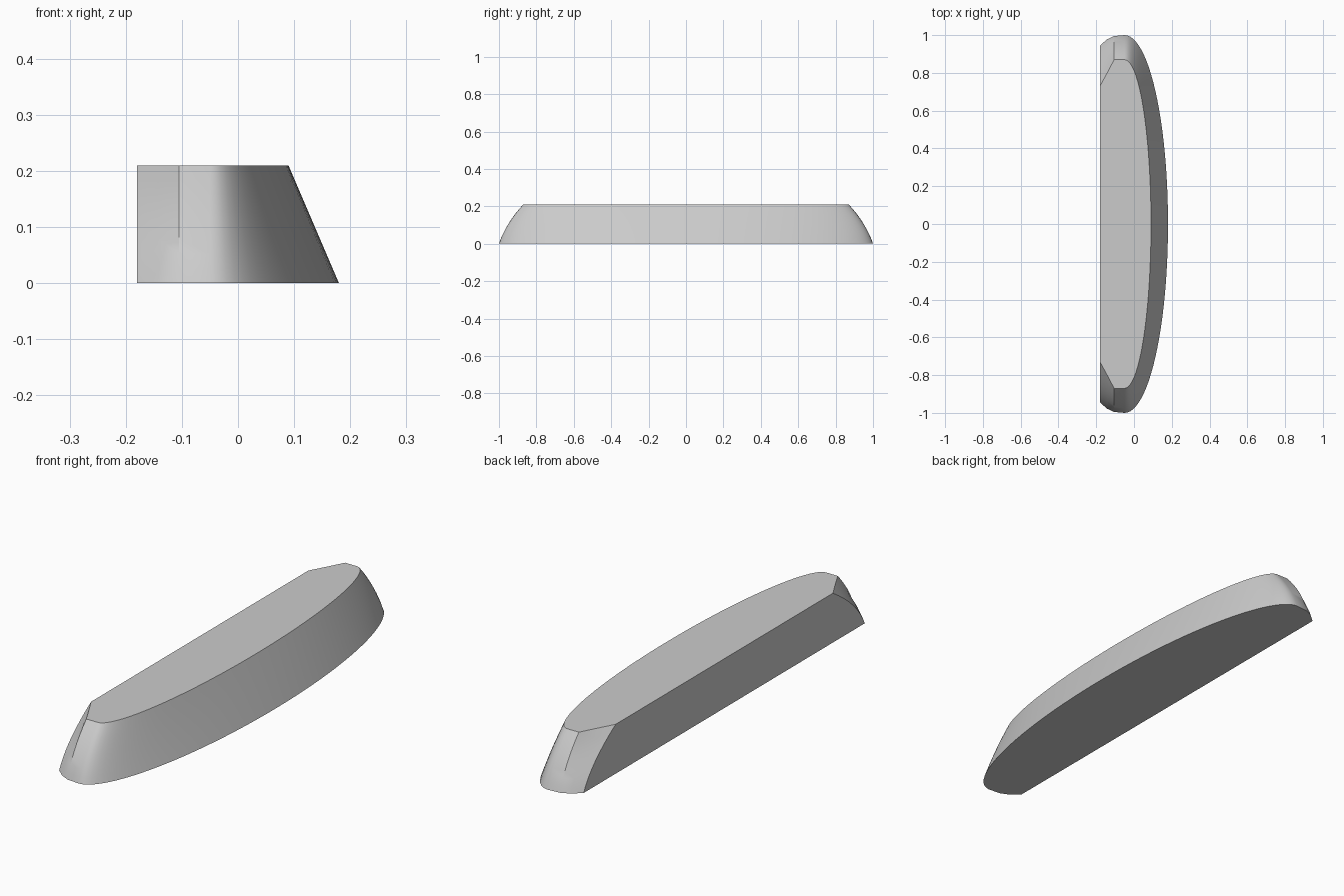
import bpy
import bmesh
from math import sin, cos, pi, radians

cube = bpy.data.objects.get("Cube")
if cube:
    bpy.data.objects.remove(cube)

HEIGHT = 0.21
LEVELS = 8
ARC_STEPS = 24
ARC_X = -0.05

# Blunt end outline: x, y at the base, y at the top, outward bulge halfway up
END = [(-0.18, 0.945, 0.73, 0.03),
       (-0.142, 0.978, 0.80, 0.025),
       (-0.105, 0.995, 0.87, 0.018)]


def mix(a, b, t):
    return a + (b - a) * t


def outline(t):
    """Closed outline at height fraction t: bowed on +x, straight on -x."""
    swell = 4 * t * (1 - t)
    half = [(x, mix(low, high, t) + bulge * swell) for x, low, high, bulge in END]
    for i in range(ARC_STEPS):
        a = pi / 2 * (1 - i / ARC_STEPS)
        half.append((ARC_X + mix(0.23, 0.14, t) * cos(a),
                     (mix(1.0, 0.87, t) + 0.015 * swell * sin(a) ** 4) * sin(a)))
    tip = [(ARC_X + mix(0.23, 0.14, t), 0)]
    return half + tip + [(x, -y) for x, y in reversed(half)]


# Tapered block lofted through stacked outlines
bm = bmesh.new()
rings = []
for k in range(LEVELS + 1):
    t = k / LEVELS
    rings.append([bm.verts.new((x, y, HEIGHT * t)) for x, y in outline(t)])
for lower, upper in zip(rings, rings[1:]):
    for i in range(len(lower)):
        j = (i + 1) % len(lower)
        bm.faces.new((lower[i], lower[j], upper[j], upper[i]))
bm.faces.new(rings[0])
bm.faces.new(rings[-1])
bmesh.ops.recalc_face_normals(bm, faces=bm.faces)
mesh = bpy.data.meshes.new("curved_block")
bm.to_mesh(mesh)
bm.free()

block = bpy.data.objects.new("curved_block", mesh)
bpy.context.collection.objects.link(block)

# Plain grey finish
grey = bpy.data.materials.new("light_grey")
grey.use_nodes = True
grey.diffuse_color = (0.6, 0.6, 0.6, 1)
grey.node_tree.nodes["Principled BSDF"].inputs["Base Color"].default_value = grey.diffuse_color
mesh.materials.append(grey)

bpy.context.view_layer.objects.active = block
block.select_set(True)
bpy.ops.object.shade_smooth_by_angle(angle=radians(30))
